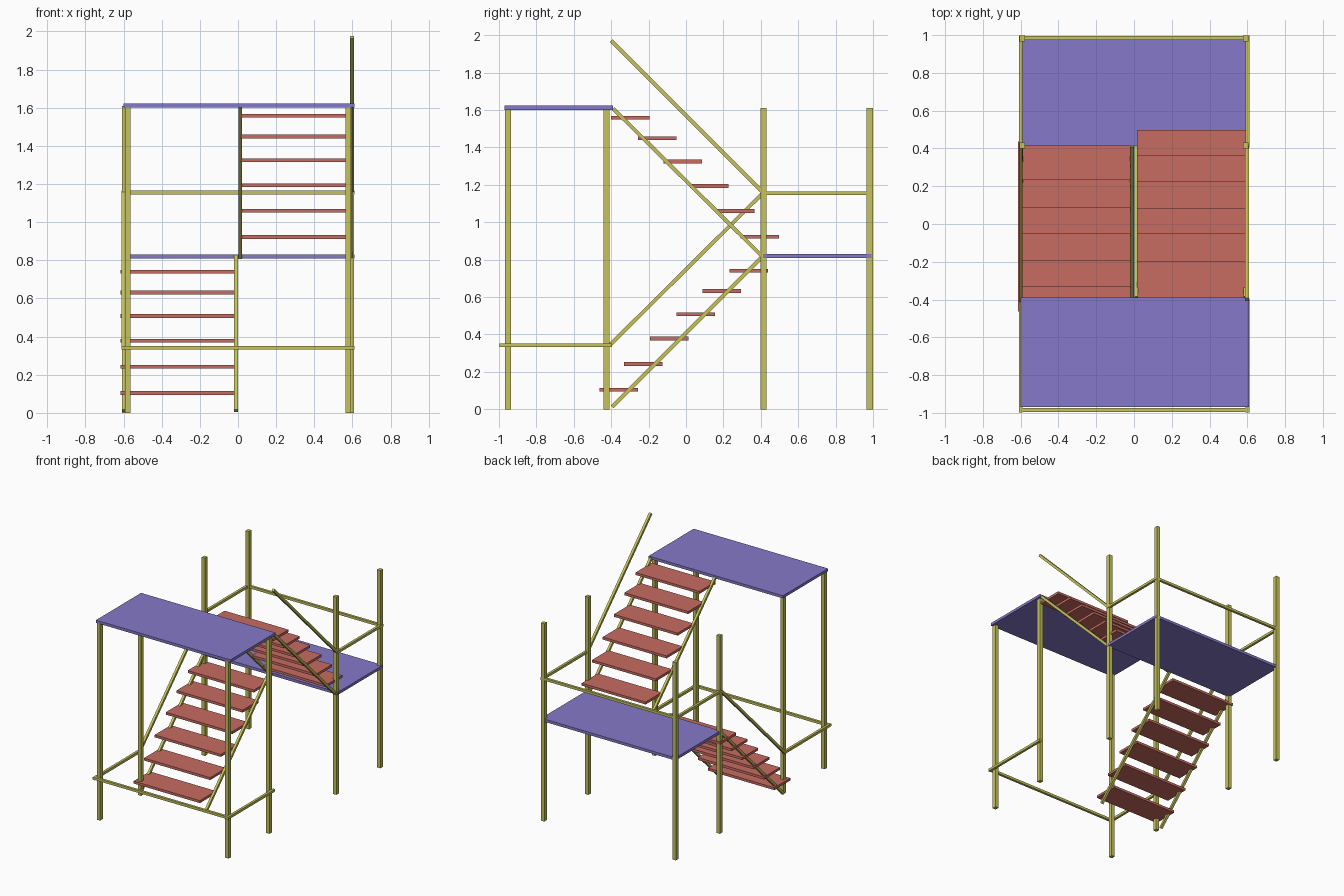
import bpy
from mathutils import Vector

if "Cube" in bpy.data.objects:
    bpy.data.objects.remove(bpy.data.objects["Cube"], do_unlink=True)


def material(name, rgb):
    mat = bpy.data.materials.new(name)
    mat.use_nodes = True
    mat.diffuse_color = (*rgb, 1)
    mat.node_tree.nodes["Principled BSDF"].inputs["Base Color"].default_value = (*rgb, 1)
    return mat


YELLOW = material("yellow frame", (0.57, 0.55, 0.11))
RED = material("red tread", (0.58, 0.15, 0.12))
PURPLE = material("purple deck", (0.24, 0.19, 0.58))


def box(name, centre, size, mat):
    bpy.ops.mesh.primitive_cube_add(size=1, location=centre)
    obj = bpy.context.object
    obj.name = name
    obj.scale = size
    obj.data.materials.append(mat)
    return obj


def beam(name, start, end, width=0.02):
    """Square bar between two points."""
    a, b = Vector(start), Vector(end)
    obj = box(name, (a + b) / 2, (width, width, (b - a).length), YELLOW)
    obj.rotation_mode = 'QUATERNION'
    # keep the sides of the bar aligned with the world axes
    obj.rotation_quaternion = Vector((0, 0, 1)).rotation_difference(b - a)
    return obj


# Decks
box("upper_deck", (0.005, -0.68, 1.612), (1.21, 0.58, 0.022), PURPLE)
box("lower_deck", (0.005, 0.702, 0.82), (1.21, 0.58, 0.022), PURPLE)

# Posts
for side, sign in (("right", -1), ("left", 1)):
    for name, x, y in (("front_post", 0.578, -0.952), ("front_inner_post", 0.578, -0.425),
                       ("back_inner_post", 0.592, 0.415), ("back_post", 0.592, 0.982)):
        box(f"{side}_{name}", (sign * x, y, 0.805), (0.03, 0.033, 1.61), YELLOW)

# Level rails around each bay
beam("front_rail", (-0.61, -0.984, 0.342), (0.61, -0.984, 0.342))
beam("back_rail", (-0.61, 0.984, 1.155), (0.61, 0.984, 1.155))
for side, x in (("right", -0.6), ("left", 0.601)):
    beam(f"{side}_front_side_rail", (x, -0.998, 0.342), (x, -0.395, 0.342))
    beam(f"{side}_back_side_rail", (x, 0.405, 1.155), (x, 0.998, 1.155))

# Sloping handrails
beam("lower_handrail", (-0.6, -0.41, 0.34), (-0.6, 0.415, 1.16))
beam("upper_handrail", (0.598, 0.415, 1.155), (0.598, -0.4, 1.97))

# Stringers under the treads
for side, x in (("outer", -0.598), ("inner", -0.01)):
    beam(f"lower_{side}_stringer", (x, -0.395, 0.012), (x, 0.415, 0.822))
for side, x in (("outer", 0.59), ("inner", 0.012)):
    beam(f"upper_{side}_stringer", (x, 0.41, 0.815), (x, -0.39, 1.608))

# Treads: (y, z) of each step's centre
lower = ((-0.36, 0.105), (-0.228, 0.242), (-0.09, 0.378),
         (0.053, 0.508), (0.19, 0.632), (0.335, 0.74))
upper = ((0.395, 0.922), (0.262, 1.06), (0.125, 1.194),
         (-0.018, 1.325), (-0.153, 1.449), (-0.298, 1.558))
for flight, x, width, steps in (("lower", -0.317, 0.596, lower), ("upper", 0.303, 0.575, upper)):
    for i, (y, z) in enumerate(steps):
        box(f"{flight}_tread_{i + 1}", (x, y, z), (width, 0.206, 0.02), RED)
